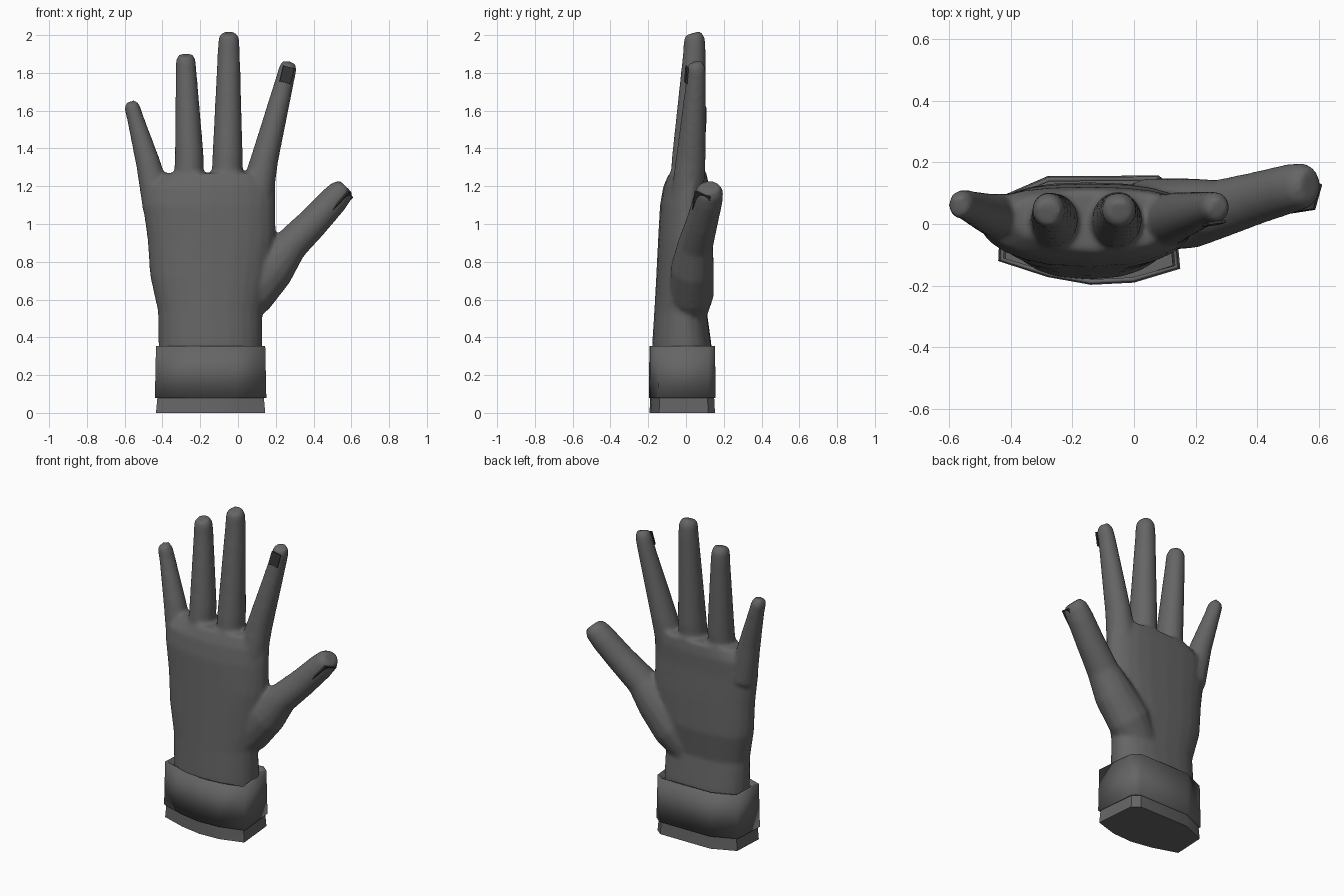
import bpy, bmesh
from math import cos, sin, pi, copysign
from mathutils import Vector, Matrix

if "Cube" in bpy.data.objects:
    bpy.data.objects.remove(bpy.data.objects["Cube"])


def material(name, value):
    m = bpy.data.materials.new(name)
    m.use_nodes = True
    col = (value, value, value, 1)
    m.diffuse_color = col
    m.node_tree.nodes["Principled BSDF"].inputs["Base Color"].default_value = col
    return m


GREY = material("glove grey", 0.13)
DARK = material("nail dark grey", 0.035)


def make_object(name, bm, mat):
    bmesh.ops.recalc_face_normals(bm, faces=bm.faces)
    mesh = bpy.data.meshes.new(name)
    bm.to_mesh(mesh)
    bm.free()
    mesh.materials.append(mat)
    ob = bpy.data.objects.new(name, mesh)
    bpy.context.collection.objects.link(ob)
    return ob


def smooth(ob):
    bpy.ops.object.select_all(action="DESELECT")
    bpy.context.view_layer.objects.active = ob
    ob.select_set(True)
    bpy.ops.object.shade_smooth_by_angle()


def loft(bm, rings, cap=True):
    rows = [[bm.verts.new(p) for p in ring] for ring in rings]
    n = len(rows[0])
    for a, b in zip(rows, rows[1:]):
        for i in range(n):
            bm.faces.new((a[i], a[(i + 1) % n], b[(i + 1) % n], b[i]))
    if cap:
        bm.faces.new(rows[0])
        bm.faces.new(rows[-1])


def palm_ring(z, x0, x1, y0, y1, n=24):
    # Rounded box section whose sides curl towards the palm
    ring = []
    for i in range(n):
        c, s = cos(2 * pi * i / n), sin(2 * pi * i / n)
        u, v = (copysign(abs(k) ** 0.75, k) for k in (c, s))
        curl = 0.035 * u * u if v < 0.3 else 0
        ring.append(((x0 + x1) / 2 + u * (x1 - x0) / 2,
                     (y0 + y1) / 2 + v * (y1 - y0) / 2 + curl, z))
    return ring


def tube(bm, path, n=14):
    # Path rows: x, y, z, half width, half depth
    pts = [Vector(p[:3]) for p in path]
    rings = []
    for i, p in enumerate(path):
        t = (pts[min(i + 1, len(pts) - 1)] - pts[max(i - 1, 0)]).normalized()
        side = t.cross(Vector((0, 1, 0))).normalized()
        deep = side.cross(t)
        rings.append([pts[i] + side * cos(2 * pi * k / n) * p[3]
                      + deep * sin(2 * pi * k / n) * p[4] for k in range(n)])
    loft(bm, rings)


def finger(bm, base, knuckle, tip):
    # Straight digit with a blunt rounded end
    b, k, t = Vector(base), Vector(knuckle), Vector(tip)
    end = (t - k).normalized() if len(t) == 3 else None
    d = Vector(tip[:3]) - Vector(knuckle[:3])
    d.normalize()
    w, h = tip[3:]
    rows = [base, knuckle]
    for back, scale, lean in ((0.09, 1, 0), (0.03, 0.95, 0.004), (0, 0.72, 0.014)):
        p = Vector(tip[:3]) - d * back
        rows.append((p.x, p.y - lean, p.z, w * scale, h * scale))
    tube(bm, rows)


# Hand: palm, four fingers and thumb fused into one skin
bm = bmesh.new()
loft(bm, [palm_ring(*r) for r in (
    (0.15, -.42, .13, -.175, .13),
    (0.36, -.42, .13, -.18, .135),
    (0.54, -.425, .13, -.168, .11),
    (0.72, -.465, .17, -.158, .135),
    (0.92, -.48, .20, -.148, .13),
    (1.10, -.505, .20, -.138, .12),
    (1.20, -.50, .20, -.12, .12),
    (1.27, -.40, .17, -.09, .11))])
FINGERS = (
    ((-.42, .02, 1.08, .085, .08), (-.475, .035, 1.32, .066, .065), (-.568, .07, 1.645, .045, .05)),
    ((-.26, .0, 1.15, .08, .09), (-.258, .015, 1.36, .077, .085), (-.278, .05, 1.895, .056, .06)),
    ((-.06, .0, 1.15, .085, .09), (-.055, .015, 1.36, .081, .09), (-.048, .05, 2.01, .059, .06)),
    ((.08, .0, 1.08, .10, .09), (.14, .025, 1.34, .074, .08), (.272, .06, 1.855, .05, .053)))
for f in FINGERS:
    finger(bm, *f)
tube(bm, ((-.04, .01, .52, .11, .10), (.06, .03, .64, .14, .12), (.18, .035, .77, .125, .115),
          (.28, .05, .89, .092, .095), (.40, .085, 1.01, .084, .085), (.505, .115, 1.125, .078, .08),
          (.55, .125, 1.175, .068, .074), (.572, .125, 1.198, .045, .055)))
hand = make_object("hand", bm, GREY)
remesh = hand.modifiers.new("fuse", "REMESH")
remesh.mode = "VOXEL"
remesh.voxel_size = 0.012
remesh.use_smooth_shade = True
relax = hand.modifiers.new("relax", "SMOOTH")
relax.factor = 0.5
relax.iterations = 8

# Wrist and cuff share one faceted outline
OUTLINE = ((-.44, -.12), (-.28, -.172), (-.14, -.197), (0, -.19), (.15, -.145),
           (.125, .12), (.08, .157), (-.28, .155), (-.43, .09))


def outline(z, scale):
    cx, cy = -.145, -.02
    return [(cx + (x - cx) * scale, cy + (y - cy) * scale, z) for x, y in OUTLINE]


bm = bmesh.new()
loft(bm, [outline(0, .98), outline(.1, .95), outline(.32, .92)])
smooth(make_object("wrist", bm, GREY))

bm = bmesh.new()
loft(bm, [outline(.08, 1.0), outline(.355, .98)], cap=False)
cuff = make_object("cuff", bm, GREY)
shell = cuff.modifiers.new("thickness", "SOLIDIFY")
shell.thickness = 0.014
smooth(cuff)


# Flat nail plates
def nail(name, centre, along, normal, width, length):
    z = Vector(normal).normalized()
    y = Vector(along)
    y = (y - z * y.dot(z)).normalized()
    x = y.cross(z)
    frame = Matrix((x, y, z)).transposed().to_4x4()
    frame.translation = centre
    b = bmesh.new()
    bmesh.ops.create_cube(b, size=1)
    bmesh.ops.scale(b, vec=(width, length, 0.009), verts=b.verts)
    bmesh.ops.transform(b, matrix=frame, verts=b.verts)
    make_object(name, b, DARK)


nail("index_nail", (.259, .002, 1.79), (.25, .03, 1), (.15, -1, .05), .06, .085)
nail("thumb_nail", (.553, .082, 1.11), (.65, .1, .75), (.7, -.4, -.55), .09, .13)
